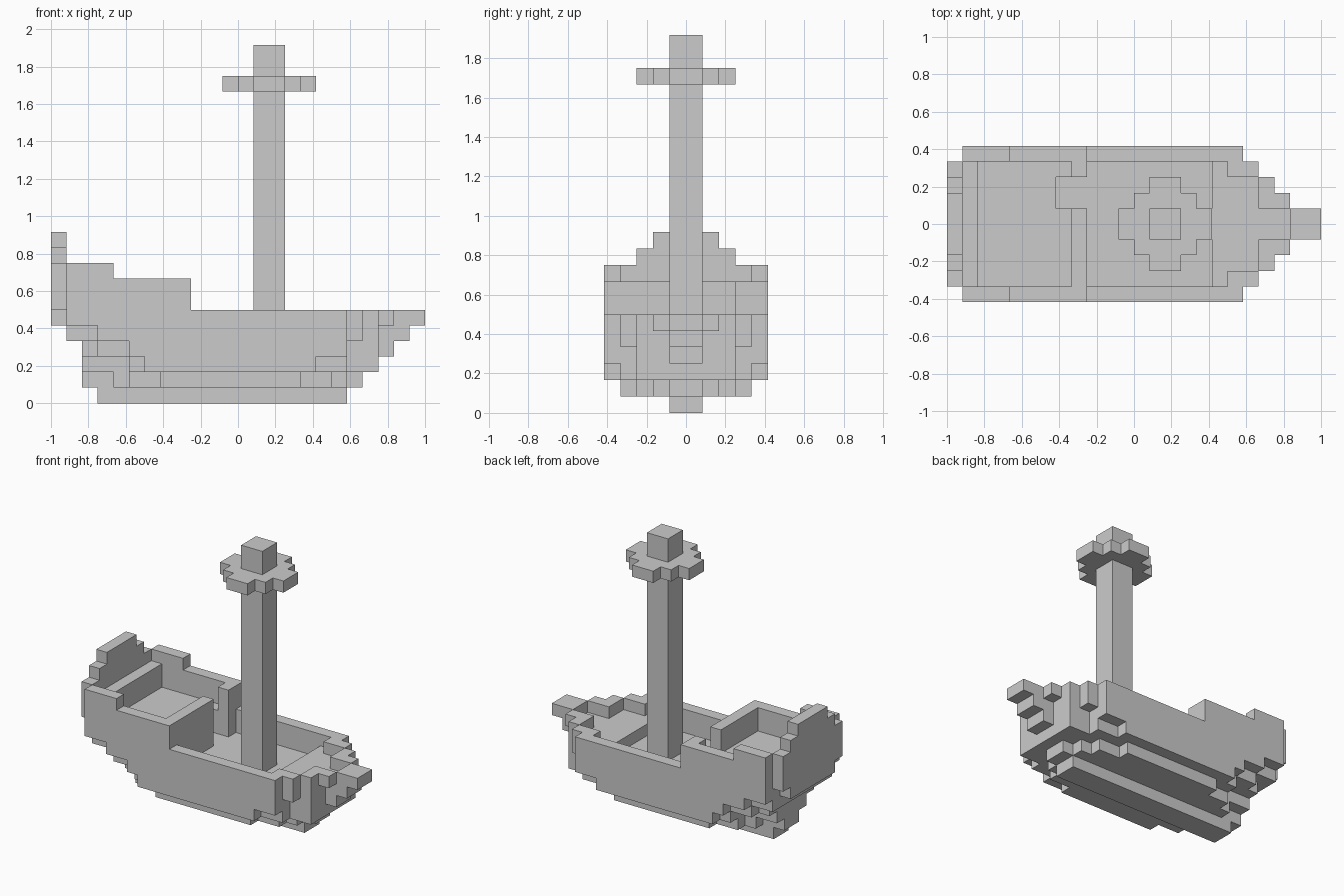
import bpy, bmesh
from itertools import product

if "Cube" in bpy.data.objects:
    bpy.data.objects.remove(bpy.data.objects["Cube"])

U = 1 / 12  # size of one block


def fill(cells, x0, x1, w, z0, z1):
    """Add a block centred on y, half width w."""
    cells.update(product(range(x0, x1), range(-w, w), range(z0, z1)))


def carve(cells, x0, x1, y0, y1, z0, z1):
    cells.difference_update(product(range(x0, x1), range(y0, y1), range(z0, z1)))


def build(name, cells):
    """Skin the outside of a set of blocks and merge flat areas."""
    bm = bmesh.new()
    verts = {}

    def vert(p):
        if p not in verts:
            verts[p] = bm.verts.new([c * U for c in p])
        return verts[p]

    for c in sorted(cells):
        for axis, side in product(range(3), (0, 1)):
            n = list(c)
            n[axis] += 1 if side else -1
            if tuple(n) in cells:
                continue
            a, b = (axis + 1) % 3, (axis + 2) % 3
            loop = []
            for i, j in ((0, 0), (1, 0), (1, 1), (0, 1)):
                p = list(c)
                p[axis] += side
                p[a] += i
                p[b] += j
                loop.append(vert(tuple(p)))
            bm.faces.new(loop if side else loop[::-1])
    bmesh.ops.dissolve_limit(bm, angle_limit=0.01, verts=bm.verts[:], edges=bm.edges[:])
    me = bpy.data.meshes.new(name)
    bm.to_mesh(me)
    bm.free()
    ob = bpy.data.objects.new(name, me)
    bpy.context.collection.objects.link(ob)
    return ob


# Hull layers: height -> (stern x, bow x, half width)
layers = {
    0: [(-9, 7, 1)],
    1: [(-5, 4, 4), (-7, 6, 3), (-8, 7, 2), (-10, 8, 1)],
    2: [(-6, 5, 5), (-7, 7, 4), (-7, 9, 3), (-10, 9, 2)],
    3: [(-7, 7, 5), (-9, 7, 4), (-10, 9, 3), (-10, 10, 1)],
    4: [(-9, 7, 5), (-11, 8, 4), (-11, 9, 3), (-11, 11, 1)],
    5: [(-11, 7, 5), (-11, 8, 4), (-12, 9, 3), (-11, 10, 2), (-11, 12, 1)],
}
hull = set()
for z, spans in layers.items():
    for x0, x1, w in spans:
        fill(hull, x0, x1, w, z, z + 1)

# Main deck well and raised foredeck
carve(hull, -3, 5, -4, 4, 4, 6)
for x0, x1, w in ((5, 6, 4), (6, 8, 3), (8, 10, 1)):
    carve(hull, x0, x1, -w, w, 5, 6)

# Cabin walls, quarterdeck and doorway
fill(hull, -11, -3, 5, 6, 8)
fill(hull, -11, -8, 5, 8, 9)
carve(hull, -11, -8, -4, 4, 8, 9)
carve(hull, -10, -4, -4, 4, 6, 8)
carve(hull, -5, -3, 1, 3, 4, 8)

# Stepped stern board
for w, z0, z1 in ((4, 6, 9), (3, 9, 10), (2, 10, 11)):
    fill(hull, -12, -11, w, z0, z1)
build("hull", hull)

# Mast with lookout platform
mast = set()
fill(mast, 1, 3, 1, 4, 23)
for x0, x1, w in ((1, 3, 3), (0, 4, 2), (-1, 5, 1)):
    fill(mast, x0, x1, w, 20, 21)
build("mast_and_lookout", mast)
